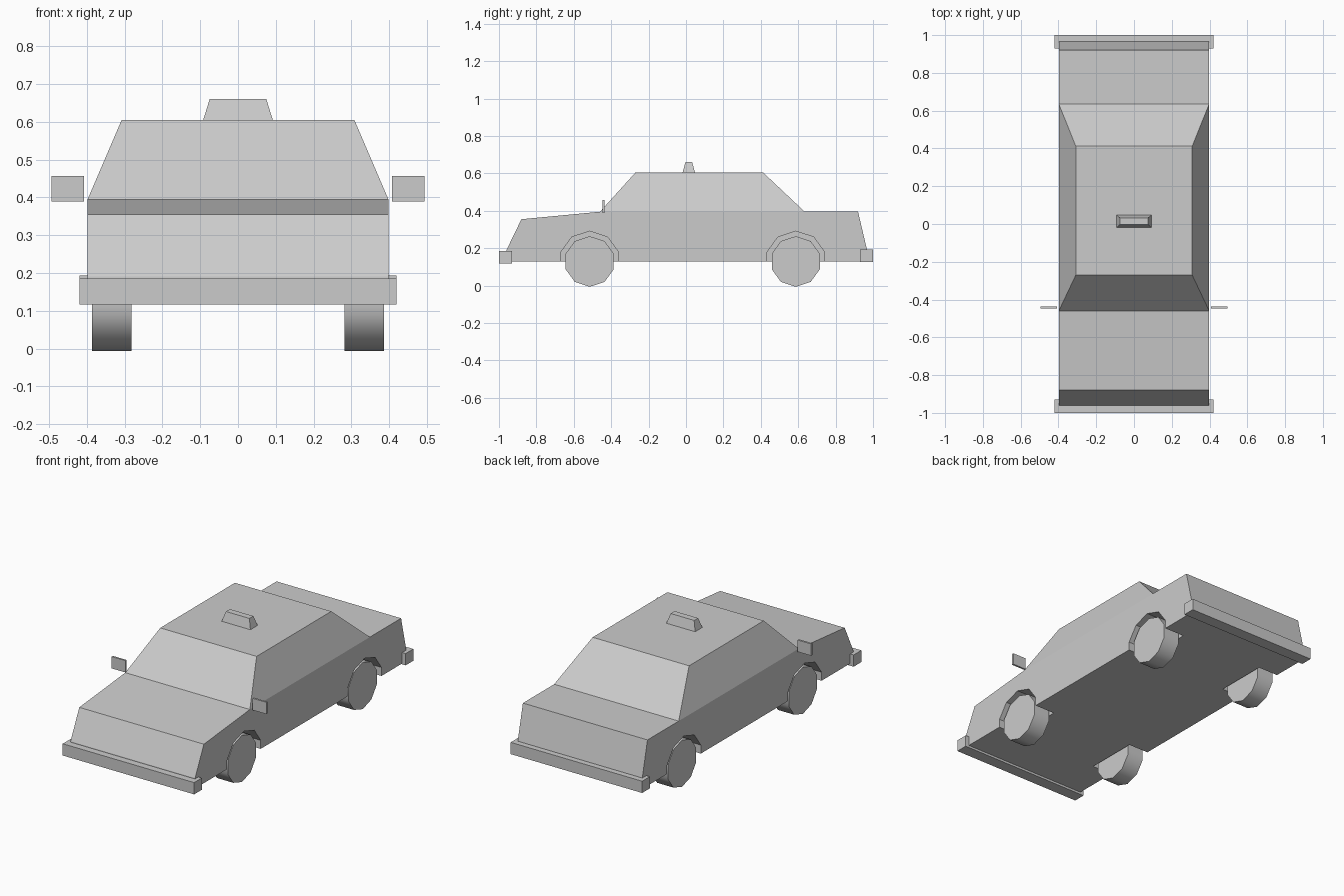
import bpy
import bmesh
import math
from mathutils import Matrix, Vector

cube = bpy.data.objects.get("Cube")
if cube:
    bpy.data.objects.remove(cube, do_unlink=True)

grey = bpy.data.materials.new("plain grey")
grey.use_nodes = True
grey.diffuse_color = (0.6, 0.6, 0.6, 1)
grey.node_tree.nodes["Principled BSDF"].inputs["Base Color"].default_value = (0.6, 0.6, 0.6, 1)


def finish(name, bm):
    """Turn a bmesh into a named grey object."""
    bmesh.ops.recalc_face_normals(bm, faces=bm.faces)
    mesh = bpy.data.meshes.new(name)
    bm.to_mesh(mesh)
    bm.free()
    mesh.materials.append(grey)
    obj = bpy.data.objects.new(name, mesh)
    bpy.context.collection.objects.link(obj)
    return obj


def box(name, low, high):
    bm = bmesh.new()
    low, high = Vector(low), Vector(high)
    bmesh.ops.create_cube(bm, size=1)
    for v in bm.verts:
        v.co = (low + high) / 2 + v.co * (high - low)
    return finish(name, bm)


def frustum(name, base, top):
    """Tapered block; each end is (half width, front y, back y, z)."""
    bm = bmesh.new()
    rings = []
    for w, front, back, z in (base, top):
        corners = ((-w, front), (w, front), (w, back), (-w, back))
        rings.append([bm.verts.new((x, y, z)) for x, y in corners])
    bm.faces.new(rings[0])
    bm.faces.new(rings[1])
    for i in range(4):
        j = (i + 1) % 4
        bm.faces.new((rings[0][i], rings[0][j], rings[1][j], rings[1][i]))
    return finish(name, bm)


def decagon(name, x, y, z, radius, width):
    """Ten-sided drum lying along x, with a flat side down."""
    bm = bmesh.new()
    place = Matrix.Translation((x, y, z)) @ Matrix.Rotation(math.pi / 2, 4, "Y")
    bmesh.ops.create_cone(bm, cap_ends=True, segments=10, radius1=radius,
                          radius2=radius, depth=width)
    # Put a corner on the y axis so the lowest side is level
    bmesh.ops.rotate(bm, verts=bm.verts, cent=(0, 0, 0),
                     matrix=Matrix.Rotation(math.pi / 2, 3, "Z"))
    bmesh.ops.transform(bm, matrix=place, verts=bm.verts)
    return finish(name, bm)


# Lower body: side profile swept across the width
profile = [(-0.965, 0.13), (-0.96, 0.19), (-0.88, 0.355), (-0.46, 0.395),
           (0.635, 0.395), (0.92, 0.395), (0.967, 0.195), (0.967, 0.13)]
bm = bmesh.new()
side = bm.faces.new([bm.verts.new((-0.398, y, z)) for y, z in profile])
swept = bmesh.ops.extrude_face_region(bm, geom=[side])["geom"]
bmesh.ops.translate(bm, vec=(0.796, 0, 0),
                    verts=[v for v in swept if isinstance(v, bmesh.types.BMVert)])
body = finish("lower_body", bm)

# Wheels, and wheel wells cut into the body
AXLE_Z, RADIUS = 0.129, 0.135
cutters = []
for end, y in (("front", -0.515), ("rear", 0.587)):
    for label, sign in (("left", 1), ("right", -1)):
        well = decagon("well_cutter", sign * 0.37, y, AXLE_Z, 0.162, 0.2)
        well.hide_render = True
        cutters.append(well)
        cut = body.modifiers.new("well", "BOOLEAN")
        cut.operation = "DIFFERENCE"
        cut.solver = "EXACT"
        cut.object = well

        wheel = decagon(f"{end}_{label}_wheel", sign * 0.334, y, AXLE_Z, RADIUS, 0.104)
        bpy.ops.object.select_all(action="DESELECT")
        wheel.select_set(True)
        bpy.context.view_layer.objects.active = wheel
        bpy.ops.object.shade_smooth_by_angle(angle=math.radians(40))

# Bake the wells and drop the cutters
bpy.context.view_layer.update()
graph = bpy.context.evaluated_depsgraph_get()
baked = bpy.data.meshes.new_from_object(body.evaluated_get(graph))
body.modifiers.clear()
body.data = baked
for well in cutters:
    bpy.data.objects.remove(well, do_unlink=True)

# Cabin and roof sign
frustum("cabin", (0.398, -0.46, 0.635, 0.395), (0.308, -0.27, 0.412, 0.605))
frustum("roof_sign", (0.092, -0.018, 0.048, 0.605), (0.075, -0.003, 0.033, 0.66))

# Bumpers
box("front_bumper", (-0.42, -1, 0.117), (0.42, -0.93, 0.185))
box("rear_bumper", (-0.42, 0.93, 0.125), (0.42, 1, 0.193))

# Door mirrors
for label, sign in (("left", 1), ("right", -1)):
    xs = sorted((sign * 0.407, sign * 0.494))
    box(f"{label}_mirror", (xs[0], -0.447, 0.389), (xs[1], -0.436, 0.457))

# Chequered band on the roof: four squares behind, three in front
CELL = 0.051
bm = bmesh.new()
for i in range(7):
    x = (i - 3.5) * CELL
    y = 0.22 if i % 2 == 0 else 0.22 - CELL
    bm.faces.new([bm.verts.new((x + dx * CELL, y + dy * CELL, 0.607))
                  for dx, dy in ((0, 0), (1, 0), (1, 1), (0, 1))])
finish("roof_chequers", bm)
